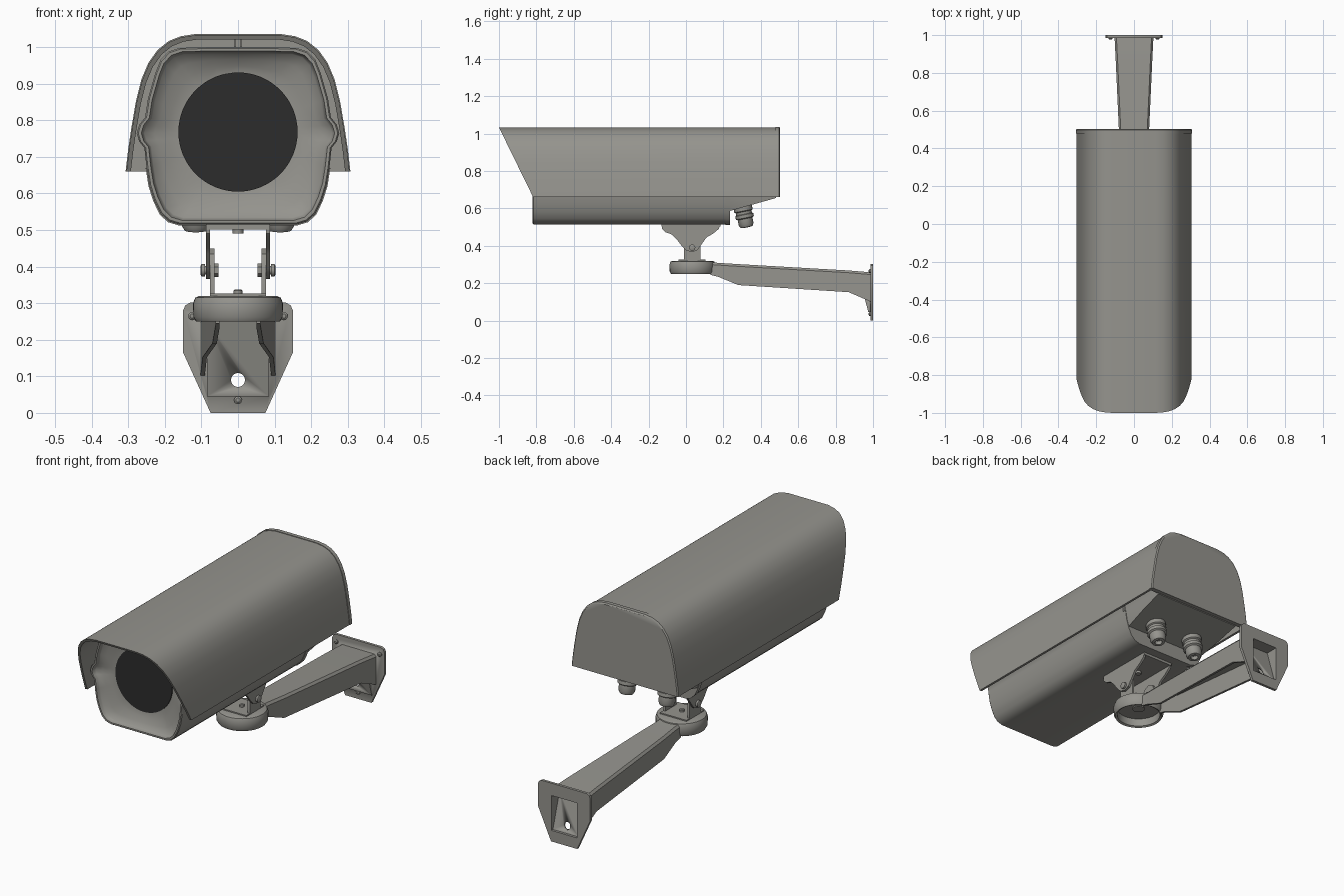
import bpy, bmesh, math
from mathutils import Vector, Matrix

if "Cube" in bpy.data.objects:
    bpy.data.objects.remove(bpy.data.objects["Cube"])

def mat(name, c):
    m = bpy.data.materials.new(name)
    m.diffuse_color = (*c, 1)
    m.use_nodes = True
    m.node_tree.nodes["Principled BSDF"].inputs["Base Color"].default_value = m.diffuse_color
    return m

GREY = mat("warm grey paint", (0.30, 0.295, 0.27))
DARK = mat("dark glass", (0.025, 0.025, 0.025))

def finish(name, bm, m=GREY, angle=35):
    bmesh.ops.recalc_face_normals(bm, faces=bm.faces)
    me = bpy.data.meshes.new(name)
    bm.to_mesh(me)
    bm.free()
    ob = bpy.data.objects.new(name, me)
    bpy.context.collection.objects.link(ob)
    me.materials.append(m)
    bpy.ops.object.select_all(action='DESELECT')
    ob.select_set(True)
    bpy.context.view_layer.objects.active = ob
    bpy.ops.object.shade_smooth_by_angle(angle=math.radians(angle))
    return ob

def loft(name, rings, caps=(True, True), **kw):
    """Skin closed rings of equal length."""
    bm = bmesh.new()
    vs = [[bm.verts.new(p) for p in r] for r in rings]
    n = len(vs[0])
    for a, b in zip(vs, vs[1:]):
        for i in range(n):
            bm.faces.new((a[i], a[(i + 1) % n], b[(i + 1) % n], b[i]))
    if caps[0]:
        bm.faces.new(vs[0])
    if caps[1]:
        bm.faces.new(vs[-1])
    return finish(name, bm, **kw)

def along_y(name, pts, y0, y1, **kw):
    return loft(name, [[(x, y, z) for x, z in pts] for y in (y0, y1)], **kw)

def along_x(name, pts, x0, x1, **kw):
    return loft(name, [[(x, y, z) for y, z in pts] for x in (x0, x1)], **kw)

def box(name, x, y, z):
    return along_y(name, [(x[0], z[0]), (x[1], z[0]), (x[1], z[1]), (x[0], z[1])], *y)

def lathe(name, prof, origin, axis=(0, 0, 1), n=32, **kw):
    """Turn (radius, height) points around an axis."""
    rot = Vector((0, 0, 1)).rotation_difference(Vector(axis)).to_matrix()
    o = Vector(origin)
    return loft(name, [[o + rot @ Vector((r * math.cos(t * math.tau / n), r * math.sin(t * math.tau / n), h))
                        for t in range(n)] for r, h in prof], **kw)

def mirror(half):
    """Full closed outline from a right half that starts and ends near x = 0."""
    return half + [(-x, z) for x, z in reversed(half) if x > 1e-6]

def cut(ob, cutter, op='DIFFERENCE'):
    mod = ob.modifiers.new("cut", 'BOOLEAN')
    mod.operation, mod.object, mod.solver = op, cutter, 'EXACT'
    bpy.context.view_layer.objects.active = ob
    bpy.ops.object.modifier_apply(modifier=mod.name)
    bpy.data.objects.remove(cutter, do_unlink=True)

# Sun shield: open shell with a slanted front edge
half = [(0.305, 0.66), (0.298, 0.72), (0.289, 0.78), (0.277, 0.85), (0.262, 0.91), (0.243, 0.955),
        (0.218, 0.99), (0.188, 1.014), (0.155, 1.027), (0.115, 1.033)]
arch = half + [(-x, z) for x, z in reversed(half)]
T = 0.012
inner = [(x * (1 - T / 0.305), 0.66 + (z - 0.66) * (1 - T / 0.373)) for x, z in arch]
shell = arch + inner[::-1]
loft("sun_shield", [[(x, -1 + (1.033 - z) * 0.49, z) for x, z in shell],
                    [(x, 0.485, z) for x, z in shell]])

# Rear cap with a raised lip
def scaled(pts, s, cz):
    return [(x * s, cz + (z - cz) * s) for x, z in pts]
loft("rear_cap", [[(x, y, z) for x, z in scaled(arch, s, 0.66)]
                  for y, s in ((0.478, 0.99), (0.478, 1.008), (0.498, 1.008), (0.503, 0.99))])

# Camera housing with side rails and a dished front
body_half = [(0, 0.515), (0.08, 0.515), (0.16, 0.515), (0.19, 0.524), (0.212, 0.545), (0.229, 0.58),
             (0.242, 0.62), (0.25, 0.67), (0.256, 0.725), (0.27, 0.742), (0.277, 0.765), (0.27, 0.788),
             (0.254, 0.808), (0.246, 0.86), (0.226, 0.93), (0.212, 0.965), (0.19, 0.988), (0.16, 0.998),
             (0.08, 1.0), (0, 1.0)]
body = mirror(body_half)
body = body_half + [(-x, z) for x, z in reversed(body_half[1:-1])]
CZ, R = 0.768, 0.163

def circle_of(pts, r, y):
    out = []
    for x, z in pts:
        d = math.hypot(x, z - CZ)
        out.append((x / d * r, y, CZ + (z - CZ) / d * r))
    return out

def ring(s, y):
    return [(x, y, z) for x, z in scaled(body, s, CZ)]
dish = []
for k, y in ((0.3, -0.787), (0.65, -0.775), (1, -0.768)):
    a, b = ring(0.925, y), circle_of(body, R, y)
    dish.append([Vector(p).lerp(Vector(q), k) for p, q in zip(a, b)])
loft("housing", [ring(1, 0.215), ring(1, -0.815), ring(0.985, -0.82), ring(0.955, -0.82),
                 ring(0.94, -0.806), ring(0.925, -0.80)] + dish)
lathe("lens_window", [(R, 0), (R, 0.006)], (0, -0.767, CZ), (0, -1, 0), n=64, m=DARK)

# Flange behind the housing and the sloped rear underside
flange = [(x, z) for x, z in scaled(body, 1.01, CZ) if z < 0.7]
along_y("rear_flange", flange, 0.212, 0.236)
bm = bmesh.new()
v = [[bm.verts.new((x, y, z)) for x, z in body] for y in (0.23, 0.482)]
n = len(body)
for i in range(n):
    bm.faces.new((v[0][i], v[0][(i + 1) % n], v[1][(i + 1) % n], v[1][i]))
bm.faces.new(v[0])
bm.faces.new(v[1])
res = bmesh.ops.bisect_plane(bm, geom=bm.verts[:] + bm.edges[:] + bm.faces[:], dist=1e-5,
                             plane_co=(0, 0.23, 0.585), plane_no=(0, 0.07, -0.25), clear_outer=True)
bmesh.ops.holes_fill(bm, edges=[e for e in res['geom_cut'] if isinstance(e, bmesh.types.BMEdge)])
finish("rear_housing", bm)

# Small top clip under the shield
for x in (-0.008, 0.008):
    box("top_clip", (x - 0.003, x + 0.003), (-0.8, 0.4), (0.995, 1.024))

# Cable glands
for s in (-1, 1):
    lathe("cable_gland", [(0.05, -0.03), (0.05, 0.012), (0.043, 0.016), (0.043, 0.03), (0.049, 0.033),
                          (0.049, 0.05), (0.04, 0.055), (0.04, 0.085), (0.032, 0.1), (0.018, 0.102),
                          (0.018, 0.08)], (s * 0.115, 0.305, 0.598), (0, 0.2, -1), n=20)

# Upper tilt bracket
box("bracket_top_plate", (-0.087, 0.087), (-0.13, 0.185), (0.502, 0.518))
ear = [(-0.13, 0.516), (-0.128, 0.49), (-0.11, 0.473), (-0.075, 0.46), (-0.05, 0.435), (-0.02, 0.395),
       (0.0, 0.376), (0.03, 0.366), (0.06, 0.376), (0.085, 0.41), (0.11, 0.445), (0.145, 0.465),
       (0.175, 0.49), (0.185, 0.516)]
lug = [(-0.012, 0.305), (0.078, 0.305), (0.078, 0.40), (0.066, 0.435), (0.035, 0.45), (0.003, 0.435),
       (-0.012, 0.40)]
for s in (-1, 1):
    along_x("bracket_ear", ear, s * 0.076, s * 0.088)
    along_x("swivel_lug", lug, s * 0.064, s * 0.076)
    lathe("pivot_bolt", [(0.011, 0.055), (0.011, 0.09), (0.017, 0.09), (0.017, 0.1), (0.01, 0.103)],
          (0, 0.033, 0.39), (s, 0, 0), n=16)
    lathe("pivot_nut", [(0.018, 0.054), (0.018, 0.064)], (0, 0.033, 0.39), (s, 0, 0), n=6)
box("swivel_base", (-0.076, 0.076), (-0.04, 0.105), (0.312, 0.326))
lathe("swivel_bolt", [(0.012, 0), (0.012, 0.014), (0.008, 0.018)], (0, 0.033, 0.32), n=12)
lathe("mount_screw", [(0.015, 0), (0.015, 0.016)], (0, 0.033, 0.49), n=12)

# Round arm head, hollow below
lathe("arm_head", [(0.105, 0.255), (0.115, 0.25), (0.122, 0.262), (0.123, 0.30), (0.117, 0.315), (0.105, 0.32),
                   (0.02, 0.32), (0.02, 0.295), (0.105, 0.295), (0.105, 0.255)],
      (0, 0.035, 0), n=40, caps=(False, False))
lathe("arm_head_core", [(0.03, 0.29), (0.03, 0.32)], (0, 0.035, 0), n=20)

# Arm: tapered channel open below (y, half width, top, bottom)
rings = []
for y, w, t, b in ((0.13, 0.062, 0.312, 0.245), (0.17, 0.062, 0.309, 0.235), (0.28, 0.07, 0.302, 0.19),
                   (0.87, 0.097, 0.268, 0.152), (0.99, 0.103, 0.258, 0.10)):
    i = w - 0.012
    h = [(w, b), (w, t - 0.012), (w - 0.01, t)]
    g = [(i, b), (i, t - 0.014)]
    prof = h + [(-x, z) for x, z in reversed(h)] + [(-x, z) for x, z in g] + g[::-1]
    rings.append([(x, y, z) for x, z in prof])
loft("arm", rings)

# Wall plate with a sloped recess and a cable hole
plate_half = [(0.075, 0.0), (0.15, 0.165), (0.15, 0.28), (0.144, 0.294), (0.13, 0.302)]
plate = along_y("wall_plate", plate_half + [(-x, z) for x, z in reversed(plate_half)], 0.986, 1.0)
cut(plate, along_x("wedge", [(0.99, 0.045), (0.99, 0.25), (0.92, 0.25), (0.975, 0.045)], -0.085, 0.085), 'UNION')
cut(plate, along_x("recess", [(1.1, 0.057), (1.1, 0.238), (0.932, 0.238), (0.987, 0.057)], -0.073, 0.073))
cut(plate, lathe("hole", [(0.019, -0.2), (0.019, 0.2)], (0, 1, 0.09), (0, 1, 0), n=24))
for x, z in ((0, 0.035), (-0.125, 0.265), (0.125, 0.265)):
    lathe("plate_screw", [(0.011, 0), (0.011, 0.006), (0.006, 0.01)], (x, 0.987, z), (0, -1, 0), n=12)
